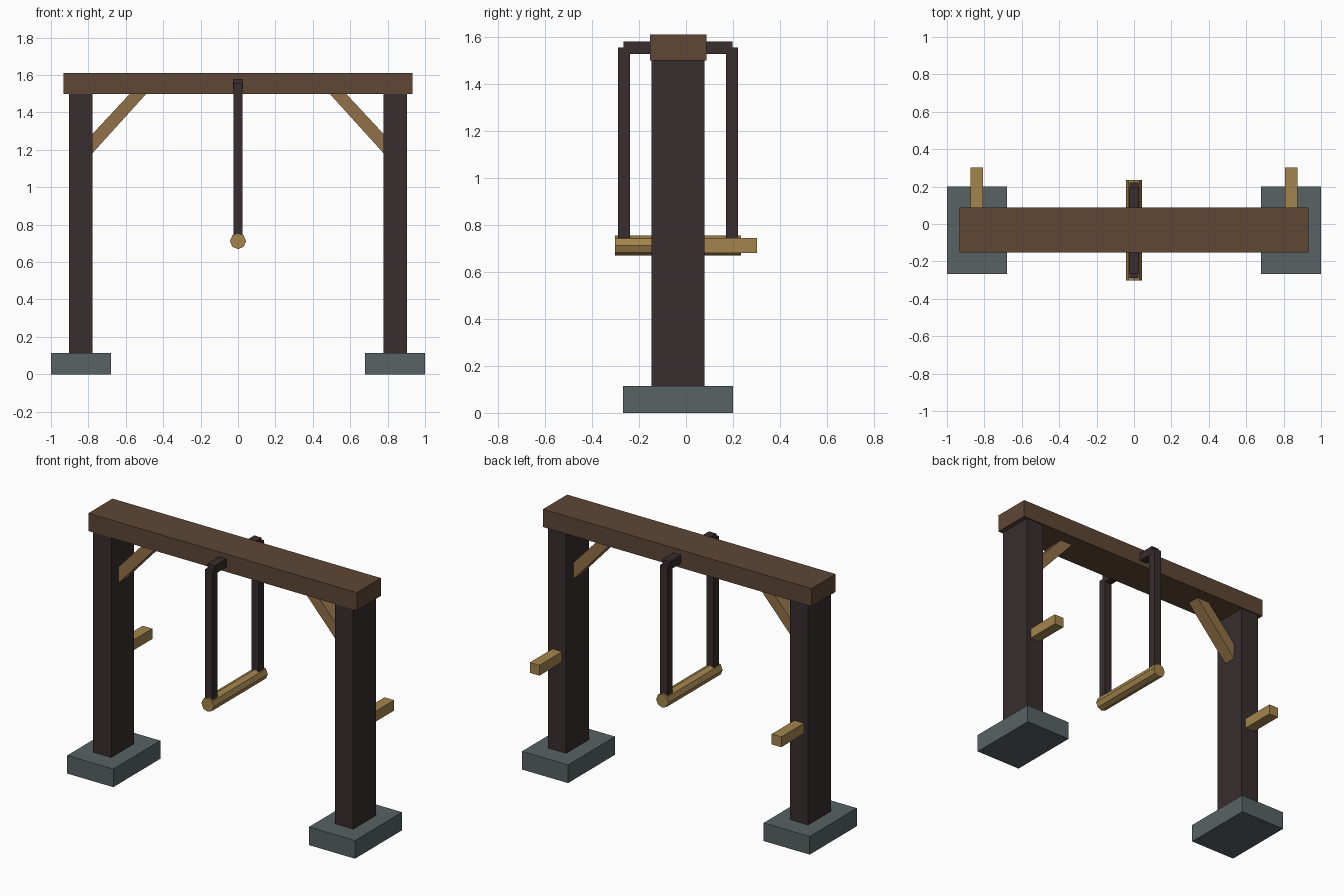
import bpy
import bmesh
import math
from mathutils import Matrix, Vector

if "Cube" in bpy.data.objects:
    bpy.data.objects.remove(bpy.data.objects["Cube"], do_unlink=True)


def material(name, srgb):
    """Flat material from 8-bit sRGB, stored as linear."""
    linear = [((c / 255 + 0.055) / 1.055) ** 2.4 for c in srgb] + [1]
    mat = bpy.data.materials.new(name)
    mat.use_nodes = True
    mat.diffuse_color = linear
    shader = next(n for n in mat.node_tree.nodes if n.type == "BSDF_PRINCIPLED")
    shader.inputs["Base Color"].default_value = linear
    shader.inputs["Roughness"].default_value = 0.9
    return mat


BEAM = material("brown beam wood", (94, 71, 53))
DARK = material("dark timber", (55, 45, 46))
STONE = material("grey stone", (88, 98, 100))
BRACE = material("tan brace wood", (146, 113, 72))
PALE = material("pale wood", (163, 133, 77))


def finish(name, bm, mat):
    bmesh.ops.recalc_face_normals(bm, faces=bm.faces)
    mesh = bpy.data.meshes.new(name)
    bm.to_mesh(mesh)
    bm.free()
    mesh.materials.append(mat)
    obj = bpy.data.objects.new(name, mesh)
    bpy.context.collection.objects.link(obj)
    return obj


def box(name, xs, ys, zs, mat):
    """Box between the given limits on each axis."""
    bm = bmesh.new()
    spans = (xs, ys, zs)
    centre = Vector([(a + b) / 2 for a, b in spans])
    size = Vector([abs(b - a) for a, b in spans])
    bmesh.ops.create_cube(bm, size=1, matrix=Matrix.Translation(centre) @ Matrix.Diagonal(size).to_4x4())
    return finish(name, bm, mat)


def prism(name, profile, y0, y1, mat):
    """Extrude an (x, z) profile along y."""
    bm = bmesh.new()
    face = bm.faces.new([bm.verts.new((x, y0, z)) for x, z in profile])
    out = bmesh.ops.extrude_face_region(bm, geom=[face])
    moved = [v for v in out["geom"] if isinstance(v, bmesh.types.BMVert)]
    bmesh.ops.translate(bm, verts=moved, vec=(0, y1 - y0, 0))
    return finish(name, bm, mat)


# Top beam
box("top_beam", (-0.933, 0.933), (-0.153, 0.087), (1.498, 1.61), BEAM)

# Both supports: footing, post, diagonal brace and rear peg
for side, s in (("left", 1), ("right", -1)):
    box(side + "_footing", (s * 0.68, s), (-0.267, 0.2), (0, 0.114), STONE)
    box(side + "_post", (s * 0.778, s * 0.904), (-0.147, 0.078), (0.05, 1.52), DARK)
    box(side + "_peg", (s * 0.807, s * 0.874), (0.03, 0.302), (0.68, 0.745), PALE)
    brace = [(s * 0.49, 1.5), (s * 0.578, 1.5), (s * 0.78, 1.283), (s * 0.78, 1.18)]
    prism(side + "_brace", brace, -0.075, 0.007, BRACE)

# Strap over the beam with two hanging lengths
box("strap_crossbar", (-0.026, 0.026), (-0.265, 0.198), (1.527, 1.579), DARK)
box("front_strap", (-0.025, 0.025), (-0.29, -0.239), (0.72, 1.554), DARK)
box("back_strap", (-0.025, 0.025), (0.17, 0.221), (0.72, 1.554), DARK)

# Octagonal hanging log
octagon = [(0.043 * math.cos(i * math.pi / 4), 0.712 + 0.043 * math.sin(i * math.pi / 4)) for i in range(8)]
prism("hanging_log", octagon, -0.302, 0.235, PALE)
